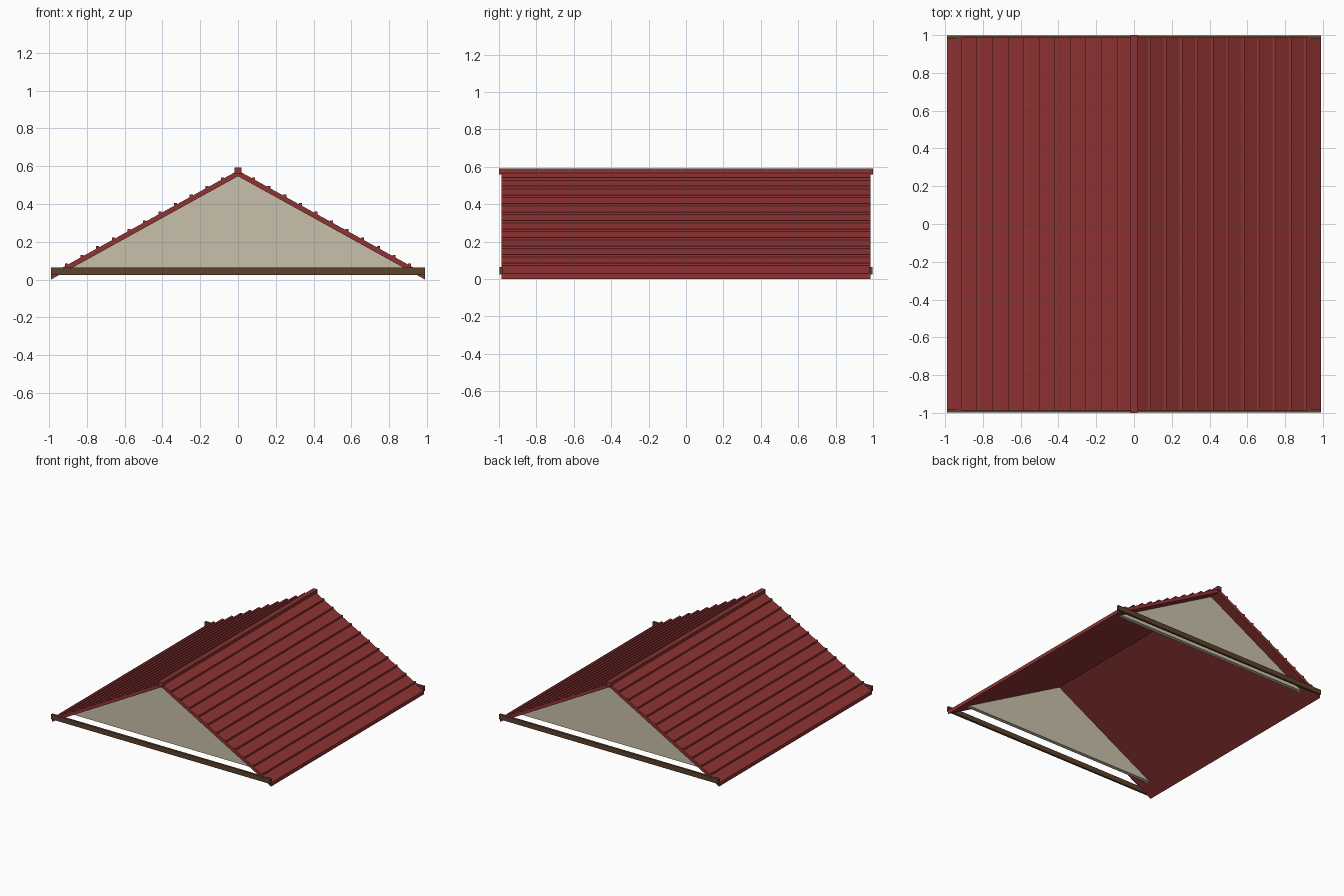
import bpy, bmesh

if "Cube" in bpy.data.objects:
    bpy.data.objects.remove(bpy.data.objects["Cube"])

def mat(name, col):
    m = bpy.data.materials.new(name)
    m.diffuse_color = (*col, 1)
    m.use_nodes = True
    m.node_tree.nodes["Principled BSDF"].inputs["Base Color"].default_value = m.diffuse_color
    return m

RED = mat("barn red", (0.275, 0.033, 0.033))
BEIGE = mat("beige", (0.58, 0.53, 0.40))
BROWN = mat("dark brown", (0.107, 0.053, 0.024))

HALF, LEN = 0.99, 0.987      # half width and half length of the roof
APEX, THICK = 0.547, 0.03    # underside peak height, vertical thickness
SLOPE = APEX / HALF

def add(name, profiles, y0, y1, material):
    """Extrude one or more closed (x, z) profiles along y into one object."""
    bm = bmesh.new()
    for pts in profiles:
        face = bm.faces.new([bm.verts.new((x, y0, z)) for x, z in pts])
        ext = bmesh.ops.extrude_face_region(bm, geom=[face])
        vs = [v for v in ext["geom"] if isinstance(v, bmesh.types.BMVert)]
        bmesh.ops.translate(bm, verts=vs, vec=(0, y1 - y0, 0))
    bmesh.ops.recalc_face_normals(bm, faces=bm.faces)
    me = bpy.data.meshes.new(name)
    bm.to_mesh(me)
    bm.free()
    me.materials.append(material)
    ob = bpy.data.objects.new(name, me)
    bpy.context.collection.objects.link(ob)
    return ob

def rect(x, z, w, h):
    return [(x - w/2, z - h/2), (x + w/2, z - h/2), (x + w/2, z + h/2), (x - w/2, z + h/2)]

# Roof slabs and the battens running along them
for side, s in (("left", -1), ("right", 1)):
    slab = [(0, APEX), (s * HALF, 0), (s * HALF, THICK), (0, APEX + THICK)]
    add(f"{side}_roof_slab", [slab], -LEN, LEN, RED)
    battens = []
    for i in range(1, 12):
        x = HALF * i / 12
        battens.append(rect(s * x, APEX + THICK - SLOPE * x, 0.016, 0.02))
    add(f"{side}_roof_battens", battens, -LEN, LEN, RED)

# Ridge cap
add("ridge_cap", [rect(0, 0.575, 0.036, 0.034)], -1, 1, RED)

# Inset gable walls and tie beams at both ends
base = 0.06
gx = HALF - base / SLOPE
for end, s in (("front", -1), ("back", 1)):
    add(f"{end}_gable_wall", [[(-gx, base), (gx, base), (0, APEX)]], s * 0.87, s * 0.9, BEIGE)
    add(f"{end}_tie_beam", [rect(0, 0.045, 2 * HALF, 0.04)], s * 0.98, s * 0.998, BROWN)
